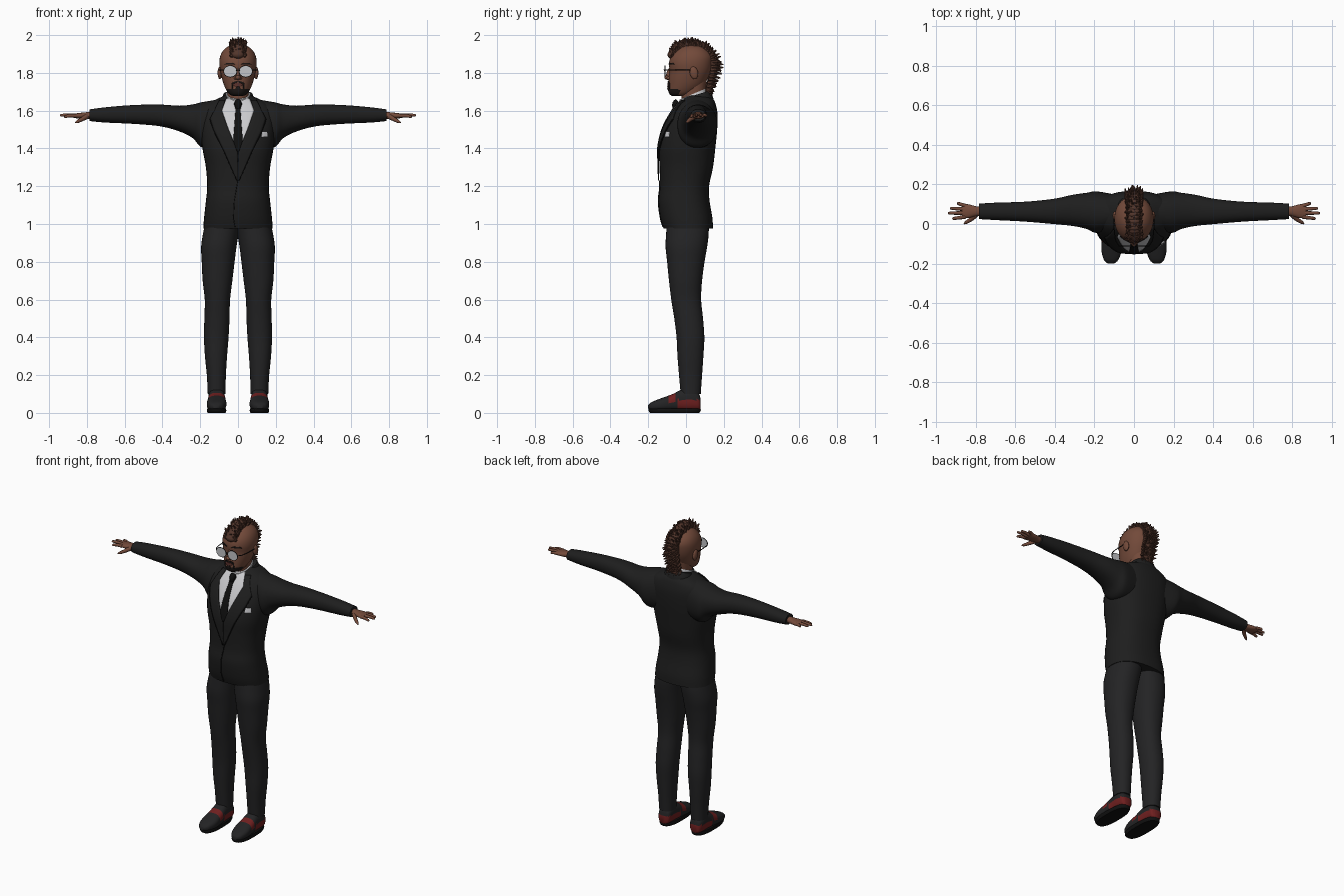
import bpy, bmesh, math, random
from mathutils import Vector, Matrix
from mathutils.bvhtree import BVHTree

if "Cube" in bpy.data.objects:
    bpy.data.objects.remove(bpy.data.objects["Cube"])
random.seed(4)


def material(name, r, g, b, rough=0.8):
    m = bpy.data.materials.new(name)
    m.use_nodes = True
    m.diffuse_color = (r, g, b, 1)
    node = m.node_tree.nodes["Principled BSDF"]
    node.inputs["Base Color"].default_value = (r, g, b, 1)
    node.inputs["Roughness"].default_value = rough
    return m


jacket_black = material("jacket black", .013, .013, .013)
trouser_black = material("trouser black", .017, .017, .018)
seam_black = material("seam black", .005, .005, .005)
shirt_white = material("shirt white", .6, .6, .62)
skin = material("brown skin", .17, .068, .042)
hair_brown = material("hair brown", .085, .036, .024)
beard_black = material("beard black", .012, .009, .008)
shoe_red = material("shoe red", .16, .014, .014)
lens_silver = material("lens silver", .55, .56, .58)
lip_brown = material("lip brown", .1, .03, .024)


def finish(name, bm, mats, mirror=False, angle=50):
    bmesh.ops.recalc_face_normals(bm, faces=bm.faces)
    mesh = bpy.data.meshes.new(name)
    bm.to_mesh(mesh)
    bm.free()
    ob = bpy.data.objects.new(name, mesh)
    bpy.context.collection.objects.link(ob)
    for m in mats:
        mesh.materials.append(m)
    bpy.ops.object.select_all(action='DESELECT')
    ob.select_set(True)
    bpy.context.view_layer.objects.active = ob
    bpy.ops.object.shade_smooth_by_angle(angle=math.radians(angle))
    if mirror:
        ob.modifiers.new("Mirror", 'MIRROR').use_mirror_merge = False
    return ob


def smooth_path(rows, steps):
    """Catmull-Rom interpolation through rows of any width."""
    out = []
    for i in range(len(rows) - 1):
        quad = [rows[max(0, min(len(rows) - 1, i + k))] for k in (-1, 0, 1, 2)]
        for s in range(steps):
            t = s / steps
            out.append([b + .5 * t * (c - a + t * (2*a - 5*b + 4*c - d + t * (3*(b - c) + d - a)))
                        for a, b, c, d in zip(*quad)])
    return out + [list(rows[-1])]


def loft(name, axis, rows, mats, power=2.2, mirror=False, tilt=0, rule=None, steps=5, n=36):
    """Rows hold the position on the axis, then low and high limits of the other two axes."""
    bm = bmesh.new()
    others = [k for k in range(3) if k != axis]
    rings = []
    for t, a0, a1, b0, b1 in smooth_path(rows, steps):
        ring = []
        for j in range(n):
            c, s = math.cos(math.tau * j / n), math.sin(math.tau * j / n)
            p = Vector()
            p[axis] = t
            p[others[0]] = (a0 + a1) / 2 + (a1 - a0) / 2 * math.copysign(abs(c) ** (2 / power), c)
            p[others[1]] = (b0 + b1) / 2 + (b1 - b0) / 2 * math.copysign(abs(s) ** (2 / power), s)
            p.z += tilt * (p.y - .04)
            ring.append(bm.verts.new(p))
        rings.append(ring)
    for r, q in zip(rings, rings[1:]):
        for j in range(n):
            bm.faces.new((r[j], r[(j + 1) % n], q[(j + 1) % n], q[j]))
    bm.faces.new(rings[0])
    bm.faces.new(rings[-1])
    if rule:
        for f in bm.faces:
            f.material_index = rule(f.calc_center_median())
    return finish(name, bm, mats, mirror)


def drape(name, target, rows, mat, lift=.005, mirror=False, cols=6, steps=6):
    """Thin sheet laid on the front of target; rows hold height, left edge and right edge."""
    mesh = target.data
    tree = BVHTree.FromPolygons([v.co for v in mesh.vertices], [p.vertices for p in mesh.polygons])
    bm = bmesh.new()
    grid = []
    for (z0, l0, r0), (z1, l1, r1) in zip(rows, rows[1:]):
        for s in range(steps + 1):
            t = s / steps
            z, l, r = z0 + (z1 - z0) * t, l0 + (l1 - l0) * t, r0 + (r1 - r0) * t
            line = []
            for c in range(cols + 1):
                x = l + (r - l) * c / cols
                hit = tree.ray_cast(Vector((x, -1, z)), Vector((0, 1, 0)))[0]
                line.append(bm.verts.new((x, (hit.y if hit else 0) - lift, z)))
            grid.append(line)
    for a, b in zip(grid, grid[1:]):
        for c in range(cols):
            bm.faces.new((a[c], a[c + 1], b[c + 1], b[c]))
    bmesh.ops.remove_doubles(bm, verts=bm.verts, dist=.0002)
    ob = finish(name, bm, [mat], mirror)
    solid = ob.modifiers.new("Solidify", 'SOLIDIFY')
    solid.thickness, solid.offset = .006, 0
    return ob


def tube(name, points, radii, mat, mirror=True):
    cu = bpy.data.curves.new(name, 'CURVE')
    cu.dimensions, cu.bevel_depth, cu.bevel_resolution, cu.use_fill_caps = '3D', 1, 3, True
    path = smooth_path([(*p, r) for p, r in zip(points, radii)], 4)
    sp = cu.splines.new('POLY')
    sp.points.add(len(path) - 1)
    for pt, (x, y, z, r) in zip(sp.points, path):
        pt.co, pt.radius = (x, y, z, 1), r
    sp.use_smooth = True
    ob = bpy.data.objects.new(name, cu)
    bpy.context.collection.objects.link(ob)
    cu.materials.append(mat)
    if mirror:
        ob.modifiers.new("Mirror", 'MIRROR')


def ball(name, centre, size, mat, mirror=False, turn=0):
    bm = bmesh.new()
    m = Matrix.Translation(centre) @ Matrix.Rotation(turn, 4, 'X') @ Matrix.Diagonal((*size, 1))
    bmesh.ops.create_uvsphere(bm, u_segments=20, v_segments=14, radius=1, matrix=m)
    return finish(name, bm, [mat], mirror)


# Suit
jacket = loft("jacket", 2, [
    (.975, -.183, .183, -.118, .142), (1.03, -.18, .18, -.135, .14), (1.12, -.17, .17, -.146, .125),
    (1.2, -.163, .163, -.138, .122), (1.3, -.17, .17, -.14, .143), (1.4, -.188, .188, -.142, .155),
    (1.5, -.198, .198, -.12, .165), (1.58, -.195, .195, -.08, .167), (1.63, -.17, .17, -.045, .158),
    (1.66, -.115, .115, -.02, .145), (1.68, -.07, .07, 0, .12)], [jacket_black], 2.4)
loft("sleeves", 0, [
    (.1, -.03, .15, 1.41, 1.66), (.19, -.045, .165, 1.405, 1.645), (.24, -.025, .158, 1.455, 1.633),
    (.31, -.01, .148, 1.49, 1.626), (.41, 0, .127, 1.517, 1.632), (.55, .012, .113, 1.53, 1.63),
    (.7, .02, .108, 1.537, 1.618), (.785, .025, .103, 1.545, 1.607)], [jacket_black], mirror=True)
loft("trousers", 2, [
    (1.02, -.02, .17, -.1, .12), (.95, -.004, .185, -.105, .12), (.88, .008, .195, -.108, .112),
    (.8, .018, .192, -.1, .098), (.7, .03, .187, -.09, .085), (.6, .042, .176, -.078, .08),
    (.5, .045, .178, -.062, .09), (.4, .05, .18, -.05, .097), (.3, .058, .175, -.045, .092),
    (.2, .064, .165, -.037, .085), (.1, .067, .16, -.028, .078)], [trouser_black], mirror=True)
loft("jacket_collar", 2, [(1.61, -.1, .1, 0, .15), (1.65, -.088, .088, 0, .14),
     (1.68, -.076, .076, .01, .125)], [jacket_black], tilt=.3)

# Shirt front, tie, lapels and small trims
drape("shirt_front", jacket, [(1.665, -.06, .06), (1.6, -.085, .085), (1.5, -.05, .05),
      (1.385, 0, 0)], shirt_white, .003, cols=16)
drape("tie", jacket, [(1.64, -.022, .022), (1.605, -.013, .013), (1.44, -.025, .025),
      (1.385, -.006, .006)], seam_black, .008)
drape("lapels", jacket, [(1.655, .068, .098), (1.6, .085, .125), (1.555, .07, .148),
      (1.5, .05, .13), (1.385, .002, .075), (1.23, 0, .006)], jacket_black, .007, True)
drape("lapel_edges", jacket, [(1.555, .145, .15), (1.5, .129, .133), (1.385, .073, .077),
      (1.23, .004, .008)], seam_black, .0085, True, cols=2)
drape("jacket_opening", jacket, [(1.23, -.003, .001), (1.12, -.022, -.018), (1.03, -.026, -.022),
      (.985, -.018, -.014)], seam_black, .001, cols=2)
drape("pocket_square", jacket, [(1.488, .128, .155), (1.46, .124, .158)], shirt_white, .005)
loft("shirt_collar", 2, [(1.6, -.075, .075, -.035, .12), (1.65, -.07, .07, -.038, .112),
     (1.69, -.063, .063, -.035, .103)], [shirt_white], tilt=.42)
tube("tie_knot", [(0, -.043, 1.65), (0, -.056, 1.635), (0, -.062, 1.6)], [.016, .018, .009],
     seam_black, False)

# Head
loft("neck", 2, [(1.6, -.056, .056, -.025, .1), (1.68, -.056, .056, -.025, .1),
     (1.76, -.062, .062, -.03, .11)], [skin])
head = loft("head", 2, [
    (1.677, -.025, .025, -.072, 0), (1.686, -.045, .045, -.086, .03), (1.705, -.06, .06, -.094, .065),
    (1.735, -.074, .074, -.093, .095), (1.77, -.085, .085, -.091, .115), (1.81, -.094, .094, -.087, .132),
    (1.85, -.099, .099, -.09, .14), (1.885, -.095, .095, -.081, .14), (1.915, -.081, .081, -.058, .123),
    (1.938, -.056, .056, -.028, .093), (1.95, -.022, .022, .01, .05)], [skin, beard_black], 2.1,
    rule=lambda c: int(c.z < 1.716 and c.y < -.035))
ball("nose_bridge", (0, -.09, 1.795), (.011, .014, .034), skin, turn=-.25)
ball("nose_tip", (0, -.1, 1.776), (.014, .015, .012), skin)
ball("nostrils", (.012, -.092, 1.772), (.009, .011, .008), skin, True)
ball("ears", (.096, .042, 1.8), (.012, .022, .034), skin, True, .2)
drape("lips", head, [(1.746, -.014, .014), (1.738, -.027, .027), (1.728, -.015, .015)], lip_brown, .003)
drape("moustache", head, [(1.756, .004, .012), (1.75, .002, .028), (1.742, .026, .032),
      (1.715, .029, .034)], beard_black, .002, True)
drape("chin_tuft", head, [(1.727, -.008, .008), (1.712, -.013, .013)], beard_black, .002)
drape("eyebrows", head, [(1.853, .03, .06), (1.845, .016, .07)], beard_black, .002, True)

# Glasses
bm = bmesh.new()
bmesh.ops.create_cone(bm, cap_ends=True, segments=28, radius1=.034, radius2=.034, depth=.005,
                      matrix=Matrix.Translation((.041, -.112, 1.808)) @ Matrix.Diagonal((1, 1, .85, 1))
                      @ Matrix.Rotation(math.pi / 2, 4, 'X'))
finish("lenses", bm, [lens_silver], True, 30)
rim = [(.041 + .034 * math.cos(a), -.112, 1.808 + .029 * math.sin(a))
       for a in (math.tau * k / 12 for k in range(13))]
tube("lens_rims", rim, [.0025] * len(rim), seam_black)
tube("temples", [(.075, -.112, 1.815), (.092, -.085, 1.815), (.1, -.03, 1.815), (.1, .035, 1.815)],
     [.0025] * 4, seam_black)
tube("glasses_bridge", [(-.009, -.113, 1.812), (0, -.116, 1.816), (.009, -.113, 1.812)],
     [.0025] * 3, seam_black, False)

# Mohawk: root line and tip line along the skull, filled with tapered locks
crest = smooth_path([
    (-.072, 1.89, -.09, 1.915), (-.05, 1.92, -.07, 1.97), (0, 1.945, -.005, 1.996),
    (.06, 1.94, .07, 1.986), (.11, 1.91, .135, 1.955), (.133, 1.87, .185, 1.89),
    (.133, 1.82, .196, 1.82), (.118, 1.75, .168, 1.745), (.105, 1.69, .138, 1.685)], 4)
bm = bmesh.new()
for y0, z0, y1, z1 in crest:
    root, tip = Vector((0, y0, z0)), Vector((0, y1, z1))
    bmesh.ops.create_icosphere(bm, subdivisions=2, radius=1, matrix=Matrix.Translation(
        root.lerp(tip, .25)) @ Matrix.Diagonal((.034, .022, .022, 1)))
    for k in range(-3, 4):
        u = k / 3 + random.uniform(-.12, .12)
        a = root + Vector((u * .03, 0, 0))
        b = root.lerp(tip, random.uniform(.8, 1) - .3 * u * u)
        b += Vector((u * .043, random.uniform(-.008, .008), random.uniform(-.012, 0)))
        d = b - a
        bmesh.ops.create_cone(bm, cap_ends=True, segments=6, radius1=.012, radius2=.003, depth=d.length,
                              matrix=Matrix.Translation((a + b) / 2) @ d.to_track_quat('Z', 'Y').to_matrix().to_4x4())
finish("mohawk", bm, [hair_brown], angle=40)

# Hands
loft("palms", 0, [(.765, .042, .088, 1.556, 1.596), (.8, .04, .09, 1.556, 1.592),
     (.84, .03, .1, 1.558, 1.588), (.872, .029, .1, 1.562, 1.583)], [skin], mirror=True, n=20)
for finger, base, tip in (("index_fingers", .036, (.92, .027, 1.568)),
                          ("middle_fingers", .056, (.942, .055, 1.576)),
                          ("ring_fingers", .075, (.932, .08, 1.576)),
                          ("little_fingers", .092, (.895, .106, 1.574))):
    a, b = Vector((.855, base, 1.573)), Vector(tip)
    tube(finger, [a, a.lerp(b, .5) + Vector((0, 0, .003)), a.lerp(b, .92), b], [.0105, .009, .007, .002], skin)
tube("thumbs", [(.8, .048, 1.57), (.825, .024, 1.555), (.85, .008, 1.542), (.862, 0, 1.536)],
     [.014, .011, .008, .002], skin)

# Shoes: black uppers with red heel panels and a red side band
loft("shoes", 1, [
    (.078, .095, .135, .02, .07), (.066, .075, .15, .012, .105), (.03, .07, .157, .01, .13),
    (-.02, .068, .157, .01, .125), (-.07, .064, .161, .01, .1), (-.13, .062, .165, .01, .078),
    (-.18, .078, .153, .014, .058), (-.2, .1, .133, .022, .042)], [trouser_black, shoe_red], 2.6,
    mirror=True, steps=8,
    rule=lambda c: int(c.z > .016 and (c.y > -.045 and c.z < .07 or -.095 < c.y < -.055 and c.z > .055)))
loft("shoe_soles", 2, [(0, .066, .161, -.19, .07), (.012, .062, .165, -.198, .078),
     (.024, .064, .163, -.196, .077)], [seam_black], 2.6, True)
